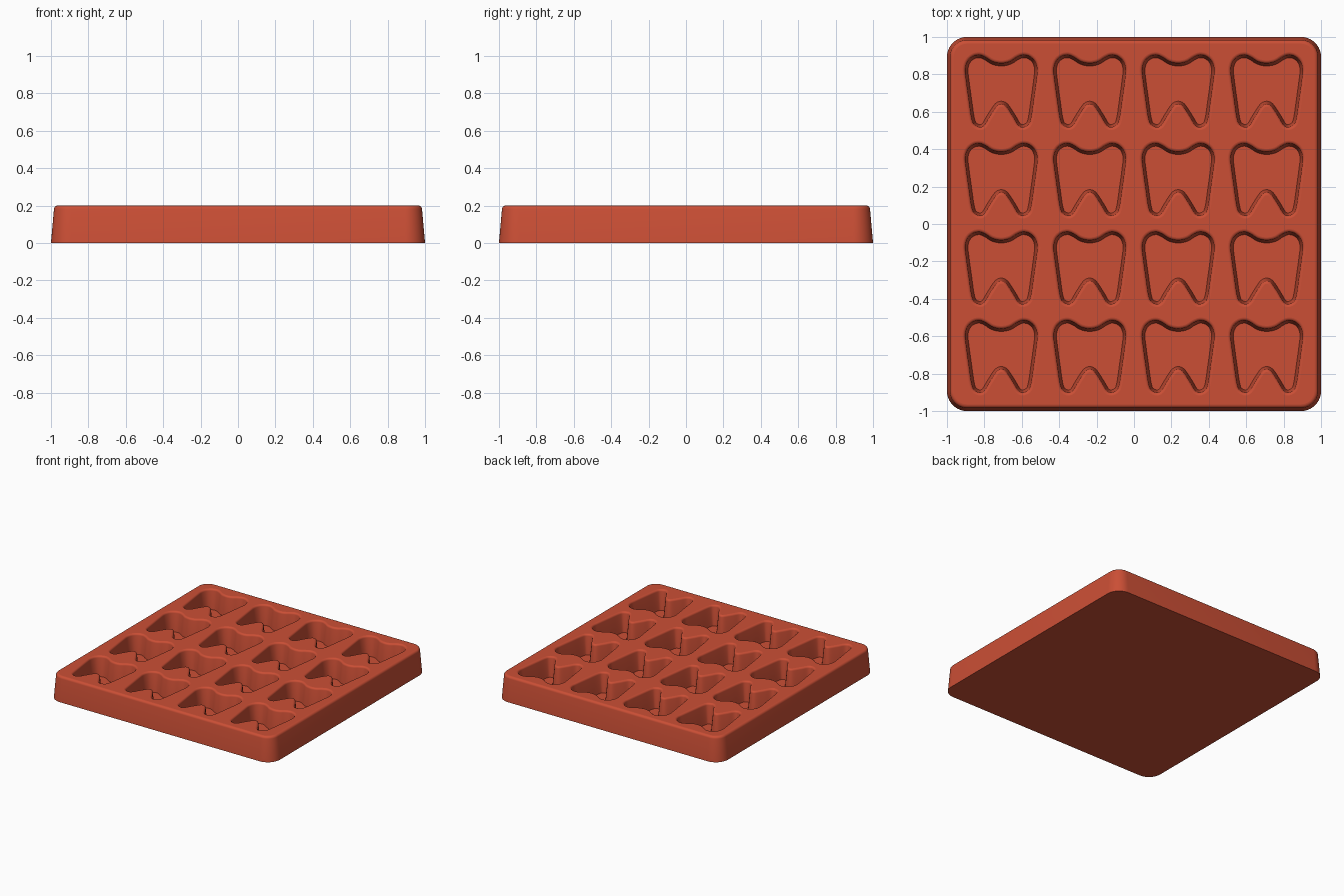
import bpy, bmesh, math
from mathutils import Vector

if "Cube" in bpy.data.objects:
    bpy.data.objects.remove(bpy.data.objects["Cube"])

HEIGHT, FLOOR, PITCH = 0.2, 0.04, 0.473

# Right half of the tooth outline, from the crown dip round to the root notch
HALF = [(0, .165), (.04, .173), (.075, .195), (.112, .209), (.155, .202),
        (.192, .17), (.208, .12), (.203, .06), (.188, -.05), (.173, -.15),
        (.155, -.19), (.115, -.208), (.08, -.193), (.05, -.145), (.016, -.093), (0, -.083)]


def smooth_closed(points, steps=4):
    """Catmull-Rom curve through a closed ring of points."""
    out, n = [], len(points)
    for i in range(n):
        a, b, c, d = (points[(i + k) % n] for k in (-1, 0, 1, 2))
        for s in range(steps):
            t = s / steps
            out.append(0.5 * (2 * b + (c - a) * t + (2 * a - 5 * b + 4 * c - d) * t ** 2
                              + (3 * b - a - 3 * c + d) * t ** 3))
    return out


def inset(ring, amount):
    """Move a clockwise ring inwards along its normals."""
    out = []
    for i, p in enumerate(ring):
        t = (ring[(i + 1) % len(ring)] - ring[i - 1]).normalized()
        out.append(p + Vector((t.y, -t.x)) * amount)
    return out


def rounded_square(half, radius, steps=10):
    ring = []
    for corner in range(4):
        start = -corner * math.pi / 2
        sx, sy = ((1, 1), (1, -1), (-1, -1), (-1, 1))[corner]
        for i in range(steps + 1):
            a = start + math.pi / 2 * (1 - i / steps)
            ring.append(Vector((sx * (half - radius) + radius * math.cos(a),
                                sy * (half - radius) + radius * math.sin(a))))
    return ring


def add_ring(bm, ring, z, centre=(0, 0)):
    return [bm.verts.new((p.x + centre[0], p.y + centre[1], z)) for p in ring]


def skin(bm, rings):
    """Smooth walls between successive rings."""
    for low, high in zip(rings, rings[1:]):
        for i in range(len(low)):
            j = (i + 1) % len(low)
            bm.faces.new((low[i], low[j], high[j], high[i])).smooth = True


def ring_edges(bm, ring):
    return [bm.edges.get((ring[i - 1], ring[i])) for i in range(len(ring))]


def fillet(radius, steps=5):
    """Inset and drop pairs of a rounded edge, from the flat top downwards."""
    angles = [math.radians(84) * i / steps for i in range(steps + 1)]
    return [(radius * math.sin(a), radius * (1 - math.cos(a))) for a in angles]


bm = bmesh.new()

# Drafted outer wall with a rounded top edge
body = [add_ring(bm, rounded_square(1, .107), 0)]
for out, drop in reversed(fillet(.02)):
    step = .036 - out
    body.append(add_ring(bm, rounded_square(1 - step, .107 - step), HEIGHT - drop))
skin(bm, body)
bm.faces.new(body[0])
top_edges = ring_edges(bm, body[-1])

# Sixteen tooth-shaped pockets with rounded lips and drafted walls
half = [Vector(p) for p in HALF]
tooth = smooth_closed(half + [Vector((-p.x, p.y)) for p in reversed(half[1:-1])])
profile = [(o, HEIGHT - d) for o, d in fillet(.016)] + [(.03, FLOOR)]
for row in range(4):
    for col in range(4):
        centre = ((col - 1.5) * PITCH, (row - 1.5) * PITCH)
        rings = [add_ring(bm, inset(tooth, o), z, centre) for o, z in profile]
        skin(bm, rings)
        bm.faces.new(rings[-1])
        top_edges += ring_edges(bm, rings[0])

# Flat top surface around the pockets
bmesh.ops.triangle_fill(bm, edges=top_edges, use_beauty=True, normal=(0, 0, 1))
bmesh.ops.recalc_face_normals(bm, faces=bm.faces)

mesh = bpy.data.meshes.new("mould_tray")
bm.to_mesh(mesh)
bm.free()
tray = bpy.data.objects.new("mould_tray", mesh)
bpy.context.collection.objects.link(tray)

# Terracotta red silicone
colour = (.60, .078, .036, 1)
mat = bpy.data.materials.new("terracotta_red")
mat.use_nodes = True
mat.diffuse_color = colour
mat.node_tree.nodes["Principled BSDF"].inputs["Base Color"].default_value = colour
mesh.materials.append(mat)
